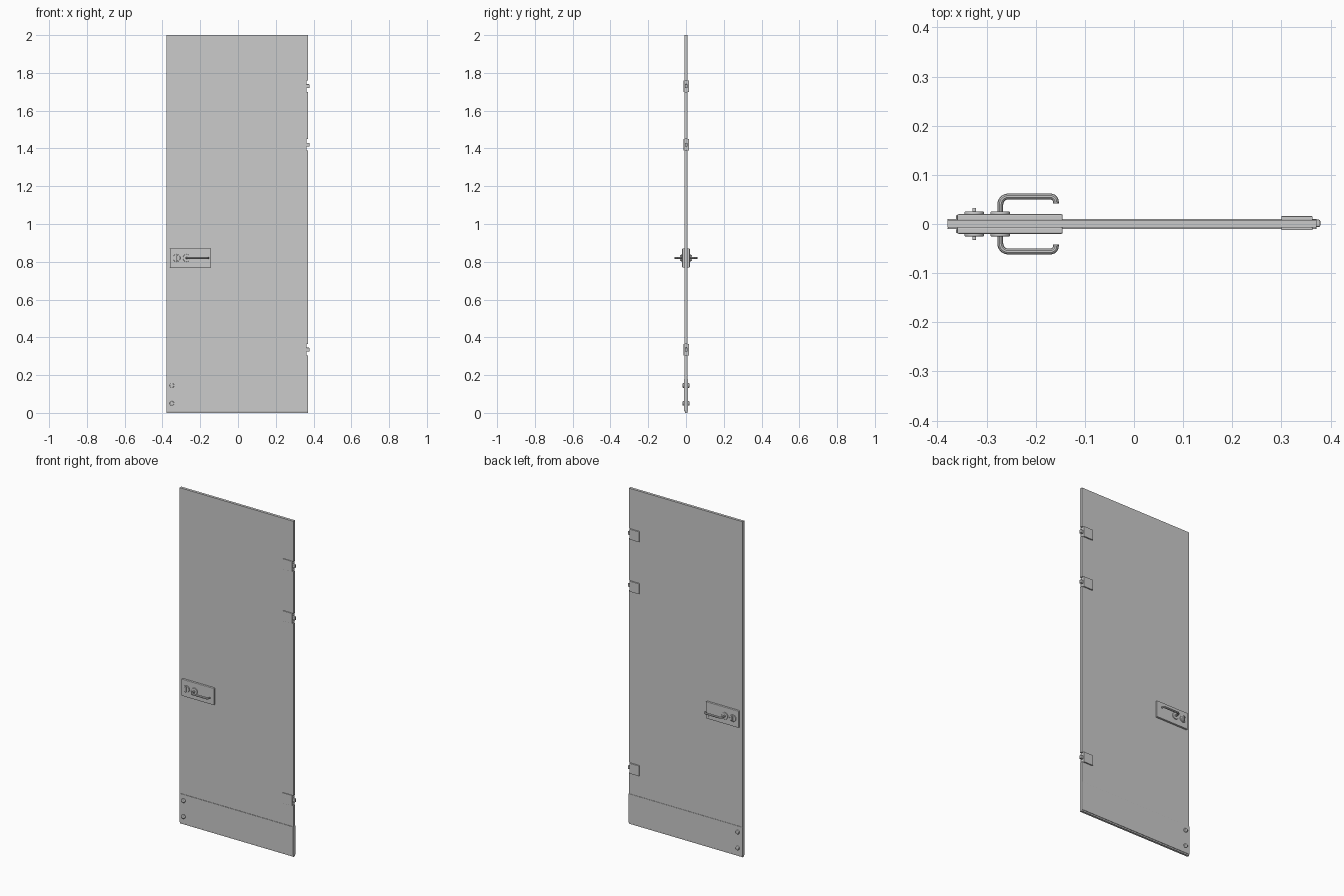
import bpy, math

if "Cube" in bpy.data.objects:
    bpy.data.objects.remove(bpy.data.objects["Cube"])

HINGES = (0.335, 1.42, 1.73)
LOCK_Z = 0.82

def smooth(ob):
    bpy.ops.object.select_all(action='DESELECT')
    ob.select_set(True)
    bpy.context.view_layer.objects.active = ob
    bpy.ops.object.shade_smooth_by_angle(angle=math.radians(35))

def bevel(ob, w, seg=2):
    m = ob.modifiers.new("bevel", 'BEVEL')
    m.width, m.segments = w, seg
    m.limit_method = 'ANGLE'

def slab(name, pts, y0, y1, bev=0):
    """Extrude an (x, z) outline from y0 to y1."""
    y0, y1 = min(y0, y1), max(y0, y1)
    n = len(pts)
    v = [(x, y, z) for y in (y0, y1) for x, z in pts]
    f = [list(range(n)), list(range(2 * n - 1, n - 1, -1))]
    f += [[i, i + n, (i + 1) % n + n, (i + 1) % n] for i in range(n)]
    me = bpy.data.meshes.new(name)
    me.from_pydata(v, [], f)
    ob = bpy.data.objects.new(name, me)
    bpy.context.collection.objects.link(ob)
    if bev:
        bevel(ob, bev)
    return ob

def box(name, x0, x1, y0, y1, z0, z1, bev=0):
    return slab(name, [(x0, z0), (x1, z0), (x1, z1), (x0, z1)], y0, y1, bev)

def disc(name, x, z, r, y0, y1, bev=0, n=32):
    bpy.ops.mesh.primitive_cylinder_add(vertices=n, radius=r, depth=abs(y1 - y0),
        location=(x, (y0 + y1) / 2, z), rotation=(math.pi / 2, 0, 0))
    ob = bpy.context.object
    ob.name = name
    smooth(ob)
    if bev:
        bevel(ob, bev)
    return ob

# Door leaf with notches for the hinge knuckles
outline = [(-0.379, 0.012), (0.371, 0.012)]
for z in HINGES:
    outline += [(0.371, z - 0.03), (0.362, z - 0.03), (0.362, z + 0.03), (0.371, z + 0.03)]
outline += [(0.371, 2.0), (-0.379, 2.0)]
slab("door_leaf", outline, -0.0075, 0.0085)

# Bottom seal
box("bottom_seal", -0.379, 0.371, -0.006, 0.007, 0.0, 0.012)

# Hinges: clamp plates, core and rounded knuckle
for z in HINGES:
    box("hinge_plate_front", 0.30, 0.363, -0.012, -0.007, z - 0.031, z + 0.031, 0.001)
    box("hinge_plate_back", 0.30, 0.363, 0.008, 0.016, z - 0.031, z + 0.031, 0.001)
    box("hinge_knuckle", 0.358, 0.379, -0.006, 0.009, z - 0.01, z + 0.01, 0.003)

# Parts repeated on the front and back faces
for s, side in ((-1, "front"), (1, "back")):
    # Kick plate and its bolts
    box("kick_plate_" + side, -0.379, 0.371, s * 0.007, s * 0.0105, 0.008, 0.18, 0.001)
    for z in (0.05, 0.145):
        disc("kick_bolt_" + side, -0.35, z, 0.012, s * 0.009, s * 0.019, 0.003, 24)

    # Lock case
    box("lock_case_" + side, -0.36, -0.145, s * 0.006, s * 0.02, LOCK_Z - 0.05, LOCK_Z + 0.05, 0.003)
    disc("case_screw_" + side, -0.16, LOCK_Z - 0.037, 0.005, s * 0.018, s * 0.0208, 0, 16)

    # Thumb turn
    disc("turn_rosette_" + side, -0.325, LOCK_Z, 0.02, s * 0.018, s * 0.025, 0.0015)
    box("thumb_turn_" + side, -0.329, -0.321, s * 0.024, s * 0.033, LOCK_Z - 0.016, LOCK_Z + 0.016, 0.002)

    # Lever rosette and bent lever rod
    disc("lever_rosette_" + side, -0.272, LOCK_Z, 0.02, s * 0.018, s * 0.025, 0.0015)
    path = [(-0.272, 0.02)]
    for cx, cy, r, a0 in ((-0.256, 0.040, 0.016, 180), (-0.170, 0.045, 0.011, 90)):
        for i in range(7):
            a = math.radians(a0 - 15 * i)
            path.append((cx + r * math.cos(a), cy + r * math.sin(a)))
    path.append((-0.159, 0.042))
    cu = bpy.data.curves.new("lever_" + side, 'CURVE')
    cu.dimensions = '3D'
    cu.bevel_depth, cu.bevel_resolution, cu.use_fill_caps = 0.006, 3, True
    sp = cu.splines.new('POLY')
    sp.points.add(len(path) - 1)
    for p, (x, y) in zip(sp.points, path):
        p.co = (x, s * y, LOCK_Z, 1)
    lever = bpy.data.objects.new("lever_" + side, cu)
    bpy.context.collection.objects.link(lever)
    bpy.ops.object.select_all(action='DESELECT')
    lever.select_set(True)
    bpy.context.view_layer.objects.active = lever
    bpy.ops.object.convert(target='MESH')
    smooth(bpy.context.object)
